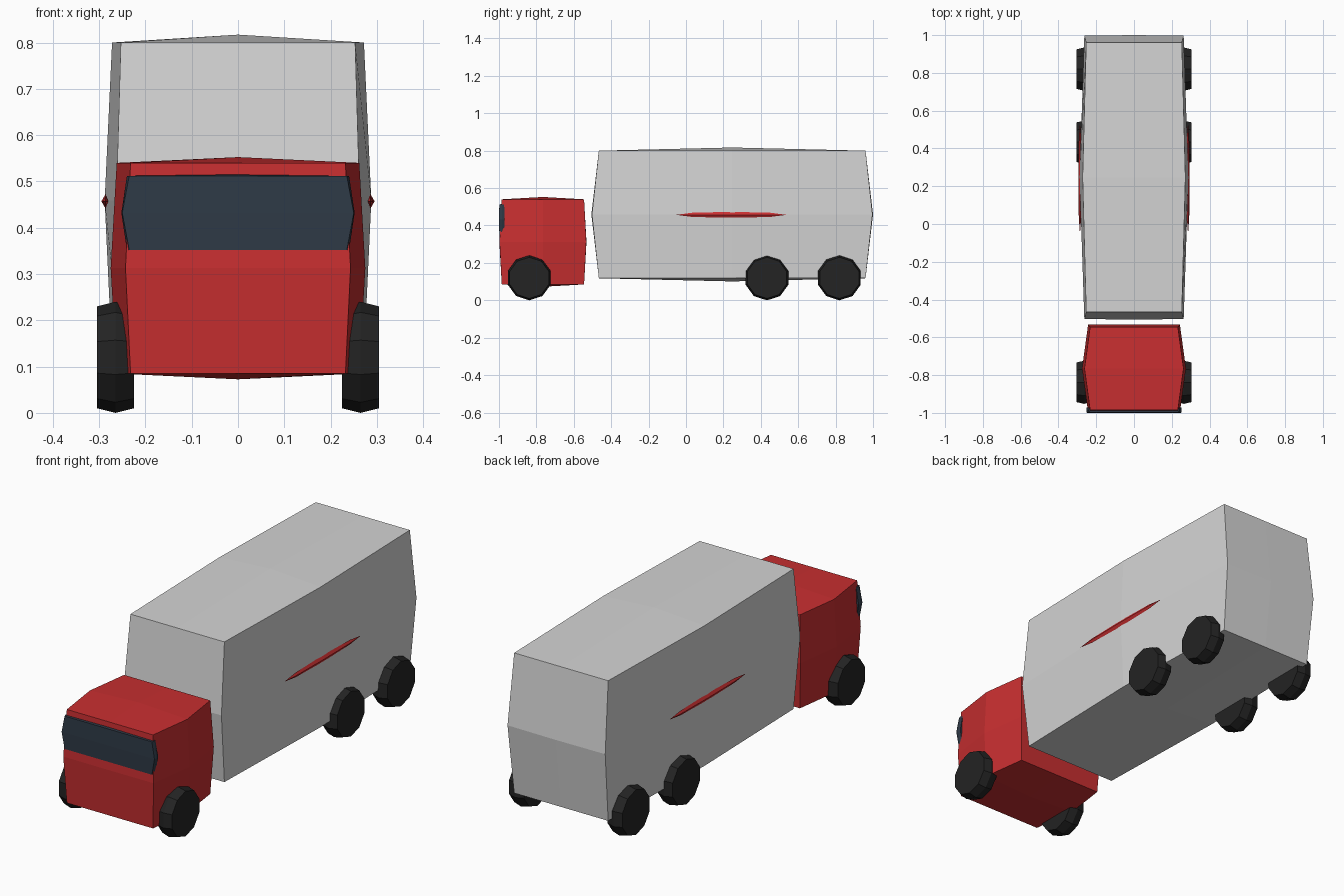
import bpy, bmesh, math
from mathutils import Vector, Matrix

if "Cube" in bpy.data.objects:
    bpy.data.objects.remove(bpy.data.objects["Cube"])


def material(name, rgb):
    m = bpy.data.materials.new(name)
    m.diffuse_color = (*rgb, 1)
    m.use_nodes = True
    m.node_tree.nodes["Principled BSDF"].inputs["Base Color"].default_value = m.diffuse_color
    return m


RED = material("red paint", (0.58, 0.028, 0.03))
GREY = material("pale grey panel", (0.66, 0.66, 0.66))
GLASS = material("dark blue glass", (0.028, 0.042, 0.062))
RUBBER = material("black rubber", (0.017, 0.017, 0.017))


def finish(bm, name, mat):
    bmesh.ops.recalc_face_normals(bm, faces=bm.faces)
    me = bpy.data.meshes.new(name)
    bm.to_mesh(me)
    bm.free()
    me.materials.append(mat)
    ob = bpy.data.objects.new(name, me)
    bpy.context.collection.objects.link(ob)
    return ob


def bulged_box(name, mat, centre, corner, edge_x, edge_z, face):
    """Box with each face split 2 x 2 and its middle pushed out.
    edge_x: half width at the middle of the long edges,
    edge_z: half (width, length) at the middle of the upright edges."""
    bm = bmesh.new()
    bmesh.ops.create_cube(bm, size=2)
    bmesh.ops.subdivide_edges(bm, edges=bm.edges[:], cuts=1, use_grid_fill=True)
    for v in bm.verts:
        s = [round(c) for c in v.co]
        half = list(corner)
        zeros = s.count(0)
        if zeros == 2:
            half = face
        elif zeros == 1 and s[1] == 0:
            half[0] = edge_x
        elif zeros == 1 and s[2] == 0:
            half[0], half[1] = edge_z
        v.co = Vector(centre) + Vector([a * b for a, b in zip(s, half)])
    return finish(bm, name, mat)


def wheel(name, x, y):
    """Ten-sided wheel, slightly crowned across the tread."""
    bm = bmesh.new()
    rings = []
    for dx, r in ((-0.04, 0.11), (0, 0.12), (0.04, 0.11)):
        rings.append([bm.verts.new((x + dx,
                                    y + r * math.sin(math.tau * i / 10),
                                    0.12 + r * math.cos(math.tau * i / 10)))
                      for i in range(10)])
    for a, b in zip(rings, rings[1:]):
        for i in range(10):
            j = (i + 1) % 10
            bm.faces.new((a[i], a[j], b[j], b[i]))
    bm.faces.new(rings[0])
    bm.faces.new(rings[-1])
    return finish(bm, name, RUBBER)


def side_stripe(name, x):
    """Slim four-sided spindle along the trailer side."""
    bm = bmesh.new()
    bmesh.ops.create_uvsphere(bm, u_segments=4, v_segments=4, radius=1)
    bm.transform(Matrix.Translation((x, 0.242, 0.457))
                 @ Matrix.Diagonal((0.009, 0.295, 0.016, 1))
                 @ Matrix.Rotation(math.pi / 2, 4, 'X'))
    return finish(bm, name, RED)


# Trailer body
bulged_box("trailer", GREY, (0, 0.247, 0.459), (0.253, 0.713, 0.341),
           0.272, (0.263, 0.75), (0.288, 0.753, 0.358))
# Cab
bulged_box("cab", RED, (0, -0.765, 0.3125), (0.232, 0.22, 0.2275),
           0.262, (0.243, 0.232), (0.275, 0.233, 0.24))
# Windscreen wrapping the front of the cab
bulged_box("windscreen", GLASS, (0, -0.985, 0.432), (0.235, 0.013, 0.08),
           0.24, (0.25, 0.0145), (0.252, 0.015, 0.083))

# Wheels and stripes on both sides
for side, s in (("left", -1), ("right", 1)):
    for label, y in (("front", -0.838), ("middle", 0.433), ("rear", 0.82)):
        wheel(f"{label}_wheel_{side}", s * 0.265, y)
    side_stripe(f"stripe_{side}", s * 0.286)
